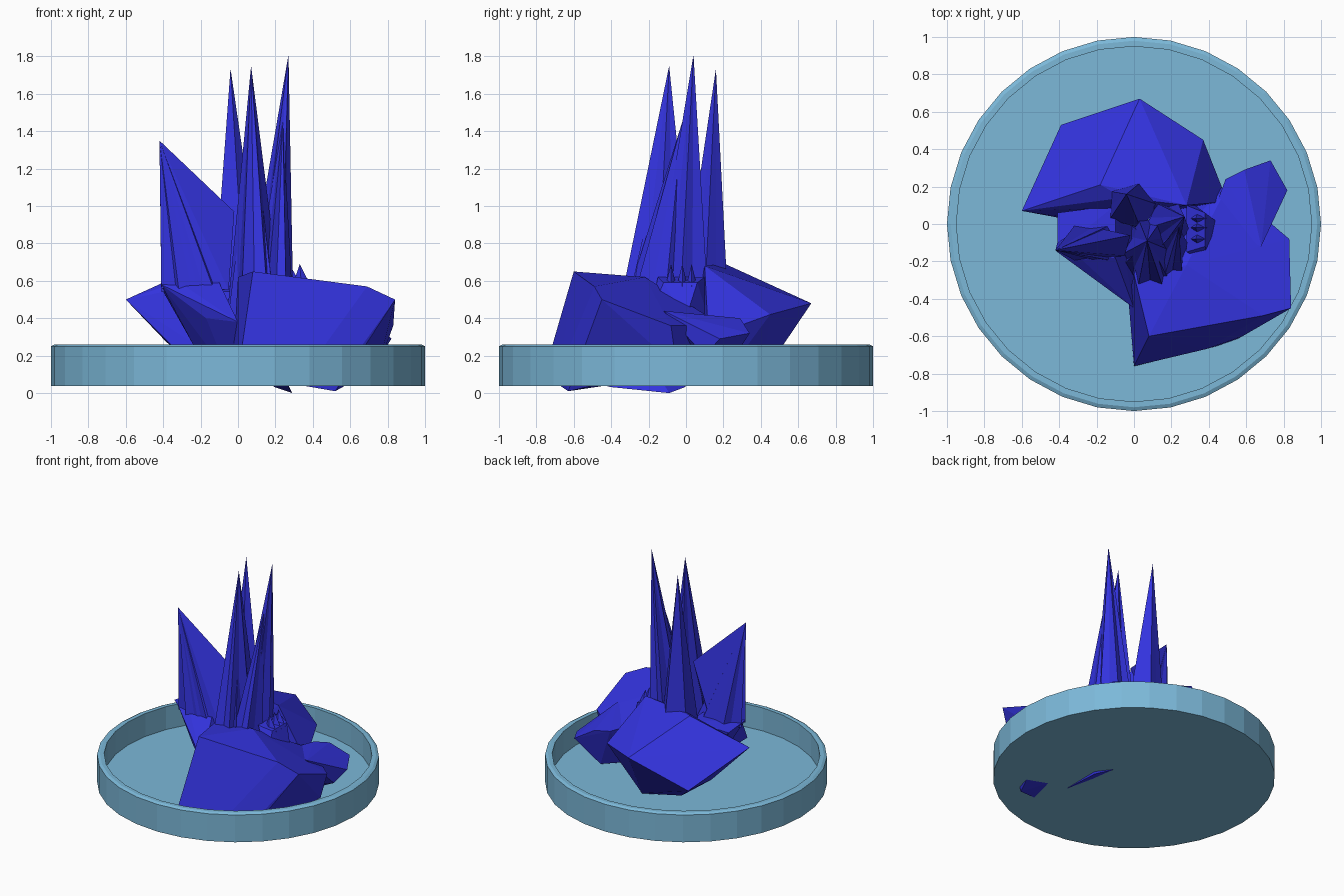
import bpy, bmesh, math

if "Cube" in bpy.data.objects:
    bpy.data.objects.remove(bpy.data.objects["Cube"])


def material(name, col):
    m = bpy.data.materials.new(name)
    m.diffuse_color = (*col, 1)
    m.use_nodes = True
    m.node_tree.nodes["Principled BSDF"].inputs["Base Color"].default_value = m.diffuse_color
    return m


DISH = material("pale_blue", (0.2, 0.48, 0.69))
ROCK = material("deep_blue", (0.033, 0.033, 0.73))


def finish(name, bm, mat):
    bmesh.ops.recalc_face_normals(bm, faces=bm.faces)
    me = bpy.data.meshes.new(name)
    bm.to_mesh(me)
    bm.free()
    me.materials.append(mat)
    ob = bpy.data.objects.new(name, me)
    bpy.context.collection.objects.link(ob)
    return ob


def boulder(name, pts):
    """Faceted rock: convex hull of a few corner points."""
    bm = bmesh.new()
    for p in pts:
        bm.verts.new(p)
    r = bmesh.ops.convex_hull(bm, input=bm.verts)
    junk = [g for g in r["geom_interior"] if isinstance(g, bmesh.types.BMVert)]
    bmesh.ops.delete(bm, geom=junk, context='VERTS')
    finish(name, bm, ROCK)


def crystal(name, apex, centre, rx, ry, n=9, flute=0.75, turn=0.0):
    """Leaning fluted spike: zigzag base ring joined to one tip."""
    bm = bmesh.new()
    tip = bm.verts.new(apex)
    ring = []
    for i in range(2 * n):
        a = math.pi * i / n + turn
        k = flute if i % 2 else 1.0
        ring.append(bm.verts.new((centre[0] + k * rx * math.cos(a),
                                  centre[1] + k * ry * math.sin(a), centre[2])))
    for i in range(2 * n):
        bm.faces.new((ring[i], ring[(i + 1) % (2 * n)], tip))
    bm.faces.new(ring[::-1])
    finish(name, bm, ROCK)


# Shallow dish, a lathed profile with 32 sides
N = 32
profile = [(1, .037), (1, .25), (.98, .26), (.95, .26), (.95, .08)]
bm = bmesh.new()
rings = [[bm.verts.new((r * math.cos(2 * math.pi * i / N),
                        r * math.sin(2 * math.pi * i / N), z)) for i in range(N)]
         for r, z in profile]
for a, b in zip(rings, rings[1:]):
    for i in range(N):
        j = (i + 1) % N
        bm.faces.new((a[i], a[j], b[j], b[i]))
bm.faces.new(rings[0][::-1])
bm.faces.new(rings[-1])
finish("dish", bm, DISH)

# Large boulders
boulder("front_boulder", [
    (0, -.76, .1), (.08, -.6, .65), (.69, -.49, .57), (.84, -.45, .5),
    (.83, -.08, .36), (.58, -.6, .14), (.38, -.67, .14), (.52, -.63, .01),
    (.0, -.27, .62), (.28, -.22, .62), (.5, .2, .36), (.1, .1, .12),
    (.75, -.05, .14), (-.03, -.4, .12)])
boulder("back_boulder", [
    (-.18, .21, .69), (-.6, .07, .5), (-.39, .53, .28), (.03, .67, .48),
    (.37, .45, .42), (.5, .12, .3), (.28, .1, .68), (-.06, .14, .68),
    (-.22, .0, .12), (.1, .4, .08), (-.2, .34, .12), (.35, .2, .08),
    (-.26, .02, .28)])
boulder("side_boulder", [
    (.49, .24, .4), (.59, .29, .4), (.73, .34, .32), (.82, .18, .29),
    (.68, -.12, .44), (.4, .0, .4), (.6, .2, .1), (.76, .1, .2), (.45, .05, .1)])
boulder("left_ledge", [
    (-.41, .06, .56), (-.41, -.15, .58), (-.28, -.19, .57), (-.1, -.18, .59),
    (-.1, .1, .59), (-.24, -.06, .26), (-.05, -.2, .1), (.05, .05, .1),
    (-.17, -.31, .4), (.0, -.45, .38)])
boulder("under_shard", [
    (.29, -.09, 0), (.27, -.42, .034), (.19, 0, .034), (.22, -.2, .034),
    (.24, -.15, .1)])

# Tall crystals
crystal("left_crystal", (-.42, -.14, 1.35), (-.22, -.1, .54), .19, .11, 6)
boulder("left_crystal_fin", [
    (-.42, -.14, 1.35), (-.41, -.15, .56), (-.02, -.06, .97), (-.22, -.19, .57),
    (-.05, -.17, .55), (-.2, -.02, .56)])
crystal("back_crystal", (-.04, .16, 1.735), (-.01, .1, .5), .15, .13, 5, .8)
crystal("middle_crystal", (.07, -.09, 1.75), (.09, -.16, .4), .15, .24, 6)
crystal("middle_skirt", (.08, -.09, 1.45), (.1, -.18, .3), .17, .23, 6, .75, .2)
crystal("right_crystal", (.27, .04, 1.81), (.17, -.03, .5), .125, .17, 6)
crystal("right_skirt", (.24, -.02, 1.45), (.18, -.16, .4), .12, .2, 6, .75, .2)

# Row of tiny crystals on the right
boulder("tiny_crystal_base", [
    (.28, -.15, .62), (.28, .1, .62), (.38, -.12, .59), (.38, .06, .59),
    (.46, 0, .4), (.3, .12, .4), (.4, -.2, .4)])
for i, y in enumerate((-.08, -.02, .03)):
    crystal(f"tiny_crystal_{i + 1}", (.33, y, .69), (.34, y, .57), .05, .03, 4)
